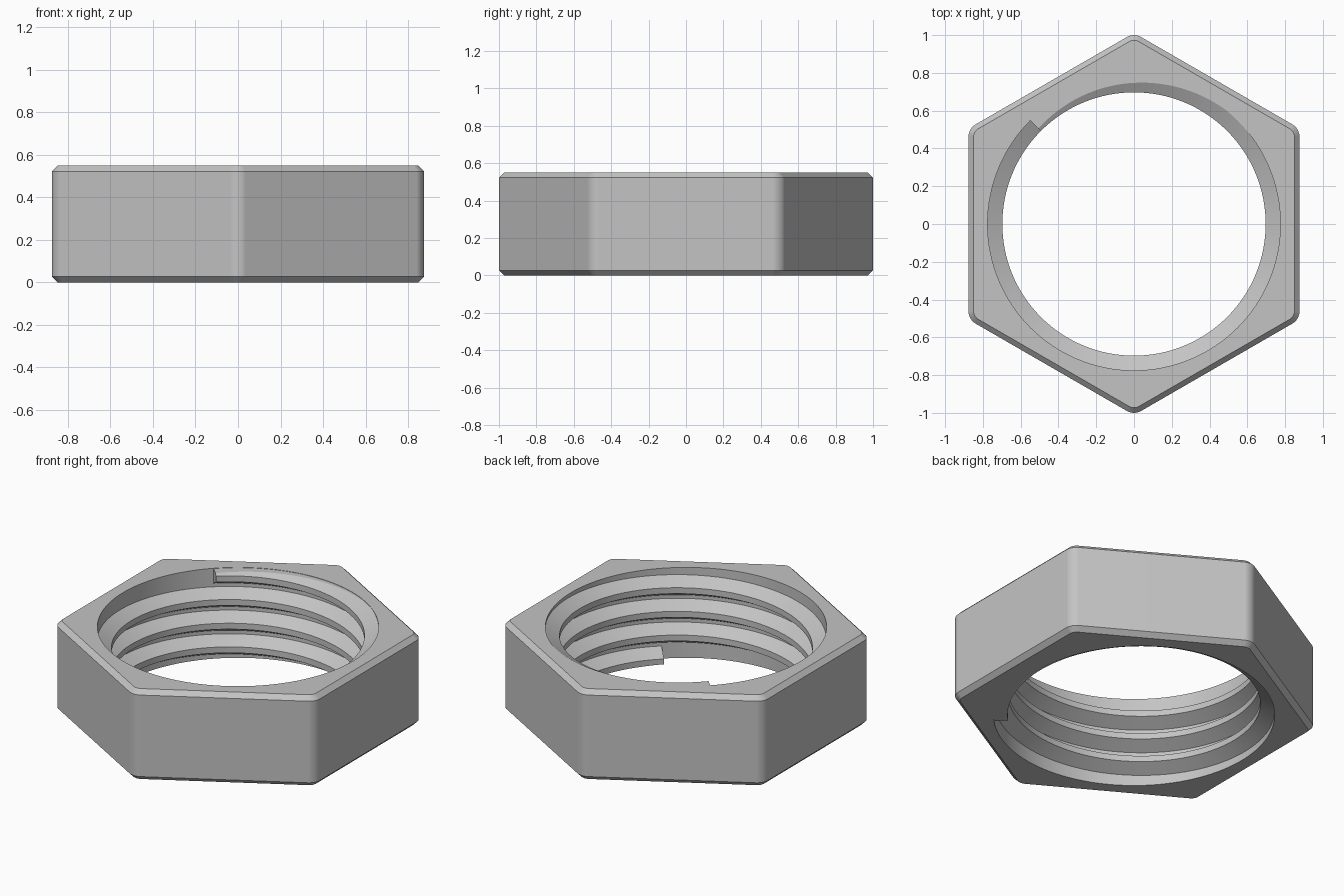
import bpy, bmesh, math
from mathutils import Vector

HEIGHT, APOTHEM, CHAMFER = 0.55, 0.876, 0.027
BORE, CREST, PITCH = 0.775, 0.697, 0.144
TURNS, STEPS = 3.5, 128           # thread length, segments per turn
END_ANGLE, END_Z = math.radians(135), 0.52

if "Cube" in bpy.data.objects:
    bpy.data.objects.remove(bpy.data.objects["Cube"], do_unlink=True)

steel = bpy.data.materials.new("grey_steel")
steel.use_nodes = True
steel.diffuse_color = (0.55, 0.55, 0.55, 1)
steel.node_tree.nodes["Principled BSDF"].inputs["Base Color"].default_value = steel.diffuse_color


def make_object(name, bm):
    bmesh.ops.recalc_face_normals(bm, faces=bm.faces)
    mesh = bpy.data.meshes.new(name)
    bm.to_mesh(mesh)
    bm.free()
    mesh.materials.append(steel)
    obj = bpy.data.objects.new(name, mesh)
    bpy.context.collection.objects.link(obj)
    return obj


def activate(obj):
    bpy.ops.object.select_all(action="DESELECT")
    obj.select_set(True)
    bpy.context.view_layer.objects.active = obj


def smooth(obj):
    activate(obj)
    bpy.ops.object.shade_smooth_by_angle(angle=math.radians(25))
    obj.modifiers.new("weighted normals", "WEIGHTED_NORMAL").keep_sharp = True


# Hexagonal body with rounded corners and chamfered rims
bm = bmesh.new()
bmesh.ops.create_cone(bm, cap_ends=True, segments=6, depth=HEIGHT,
                      radius1=APOTHEM / math.cos(math.pi / 6),
                      radius2=APOTHEM / math.cos(math.pi / 6))
bmesh.ops.translate(bm, vec=(0, 0, HEIGHT / 2), verts=bm.verts)
# Make sure a corner points to the front
if max(v.co.y for v in bm.verts) < 0.95:
    for v in bm.verts:
        v.co.x, v.co.y = -v.co.y, v.co.x
upright = [e for e in bm.edges if abs(e.verts[0].co.z - e.verts[1].co.z) > 0.1]
bmesh.ops.bevel(bm, geom=upright, offset=0.04, offset_type="OFFSET",
                segments=6, profile=0.5, affect="EDGES")
rims = [e for e in bm.edges if abs(e.verts[0].co.z - e.verts[1].co.z) < 0.01]
bmesh.ops.bevel(bm, geom=rims, offset=CHAMFER, offset_type="OFFSET",
                segments=1, affect="EDGES")
body = make_object("nut_body", bm)

# Round bore cut through the body
bm = bmesh.new()
bmesh.ops.create_cone(bm, cap_ends=True, segments=STEPS, depth=2 * HEIGHT,
                      radius1=BORE, radius2=BORE)
bmesh.ops.translate(bm, vec=(0, 0, HEIGHT / 2), verts=bm.verts)
cutter = make_object("bore_cutter", bm)
cutter.hide_render = True
activate(body)
cut = body.modifiers.new("bore", "BOOLEAN")
cut.operation, cut.solver, cut.object = "DIFFERENCE", "EXACT", cutter
bpy.ops.object.modifier_apply(modifier=cut.name)
bpy.data.objects.remove(cutter, do_unlink=True)
smooth(body)

# Helical thread ridge swept round the bore, trimmed to the faces of the nut
base_half, crest_half = PITCH * 7 / 16, PITCH / 8
section = [(BORE + 0.003, -base_half), (CREST, -crest_half),
           (CREST, crest_half), (BORE + 0.003, base_half)]
bm = bmesh.new()
rings = []
for i in range(int(TURNS * STEPS) + 1):
    turn = i / STEPS - TURNS
    a = END_ANGLE + turn * math.tau
    rings.append([bm.verts.new((r * math.cos(a), r * math.sin(a), END_Z + turn * PITCH + dz))
                  for r, dz in section])
for r0, r1 in zip(rings, rings[1:]):
    for k in range(4):
        n = (k + 1) % 4
        bm.faces.new((r0[k], r0[n], r1[n], r1[k]))
bm.faces.new(rings[0])
bm.faces.new(rings[-1])
bmesh.ops.recalc_face_normals(bm, faces=bm.faces)
for z, direction in ((0.002, -1), (HEIGHT - 0.002, 1)):
    cut = bmesh.ops.bisect_plane(bm, geom=bm.verts[:] + bm.edges[:] + bm.faces[:],
                                 plane_co=Vector((0, 0, z)),
                                 plane_no=Vector((0, 0, direction)), clear_outer=True)
    edges = [e for e in cut["geom_cut"] if isinstance(e, bmesh.types.BMEdge)]
    bmesh.ops.triangle_fill(bm, edges=edges, use_beauty=True,
                            normal=Vector((0, 0, direction)))
thread = make_object("thread_ridge", bm)
smooth(thread)
